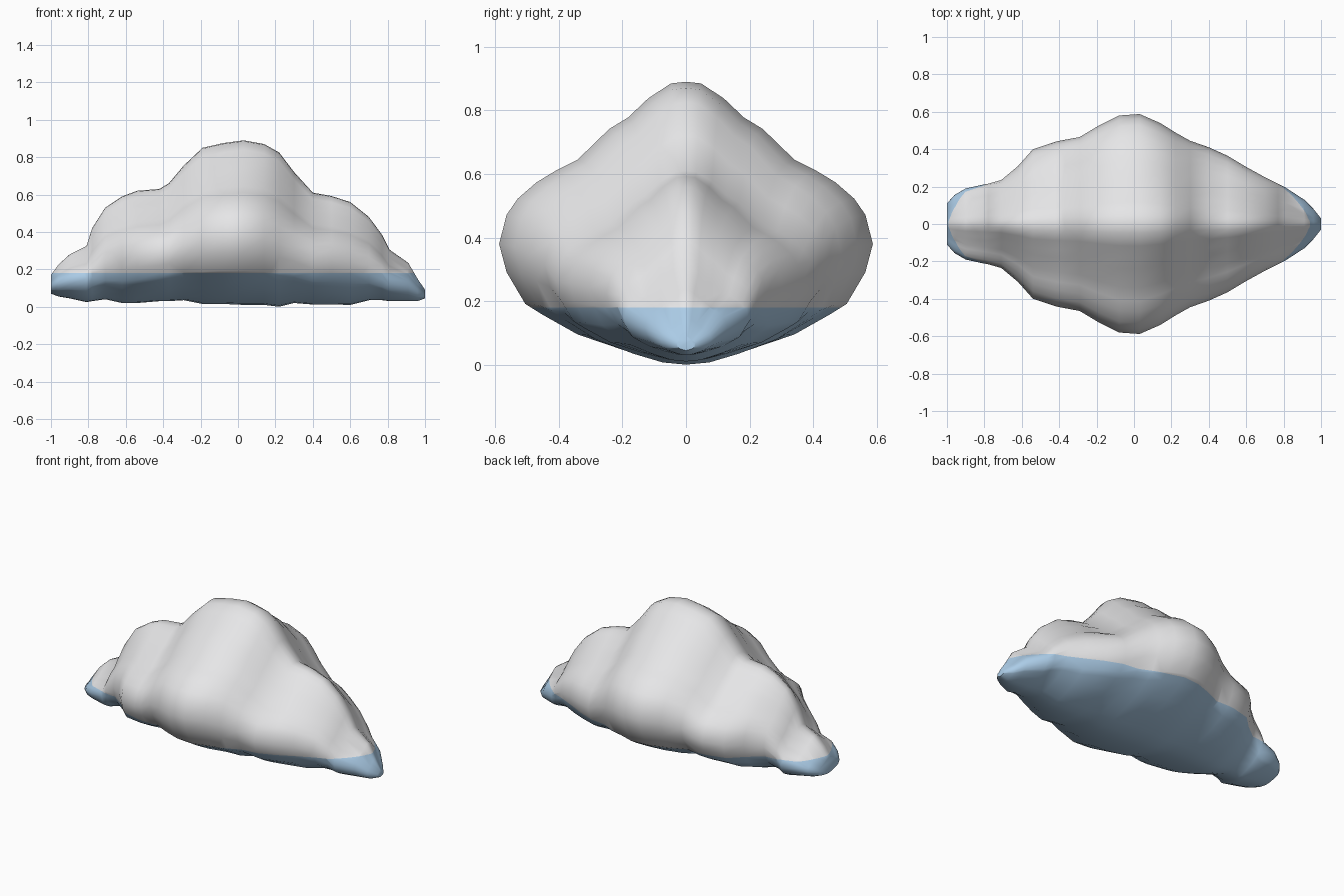
import bpy, bmesh

if "Cube" in bpy.data.objects:
    bpy.data.objects.remove(bpy.data.objects["Cube"])

# stations along the cloud: x, top height, half width, underside height
STATIONS = [
    (-1.0, .17, .11, .07), (-.96, .225, .155, .055), (-.90, .28, .19, .045), (-.81, .325, .21, .025),
    (-.78, .42, .215, .03), (-.71, .53, .235, .04), (-.62, .59, .31, .02), (-.54, .62, .40, .02),
    (-.42, .63, .44, .03), (-.37, .66, .45, .03), (-.29, .755, .465, .035), (-.19, .85, .525, .015),
    (-.08, .875, .58, .015), (.03, .89, .588, .01), (.14, .87, .54, .01), (.22, .825, .49, .0),
    (.30, .72, .445, .02), (.40, .61, .41, .012), (.50, .592, .365, .012), (.60, .56, .305, .01),
    (.70, .48, .25, .035), (.77, .385, .215, .035), (.81, .305, .195, .03), (.91, .235, .13, .03),
    (.96, .15, .08, .03), (1.0, .09, .03, .045),
]
# right half of the cross-section, crown to keel (fraction of width, of height from waist)
HALF = [(0, 1), (.08, .99), (.2, .9), (.31, .78), (.41, .71), (.58, .52), (.70, .45), (.80, .38),
        (.9, .28), (.96, .18), (1, 0), (.96, -.24), (.86, -.51), (.77, -.6), (.58, -.77),
        (.34, -.9), (.15, -.98), (0, -1)]
SECTION = HALF + [(-y, z) for y, z in HALF[-2:0:-1]]
SPLIT = .18


def material(name, rgb):
    m = bpy.data.materials.new(name)
    m.diffuse_color = (*rgb, 1)
    m.use_nodes = True
    m.node_tree.nodes["Principled BSDF"].inputs["Base Color"].default_value = m.diffuse_color
    return m


# cloud body: loft through the stations
bm = bmesh.new()
rings = []
for x, top, width, low in STATIONS:
    waist = low + .42 * (top - low)
    rings.append([bm.verts.new((x, y * width, waist + z * ((top - waist) if z > 0 else (waist - low))))
                  for y, z in SECTION])
n = len(SECTION)
for a, b in zip(rings, rings[1:]):
    for i in range(n):
        j = (i + 1) % n
        bm.faces.new((a[i], a[j], b[j], b[i]))
bm.faces.new(rings[0])
bm.faces.new(rings[-1][::-1])
bmesh.ops.recalc_face_normals(bm, faces=bm.faces)

# blue underside: cut level and colour by height
bmesh.ops.bisect_plane(bm, geom=bm.verts[:] + bm.edges[:] + bm.faces[:],
                       plane_co=(0, 0, SPLIT), plane_no=(0, 0, 1))
for f in bm.faces:
    f.smooth = True
    f.material_index = 1 if f.calc_center_median().z < SPLIT else 0

mesh = bpy.data.meshes.new("cloud")
bm.to_mesh(mesh)
bm.free()
mesh.materials.append(material("cloud white", (.8, .8, .81)))
mesh.materials.append(material("underside blue", (.42, .62, .82)))
cloud = bpy.data.objects.new("cloud", mesh)
bpy.context.collection.objects.link(cloud)
bpy.context.view_layer.objects.active = cloud
cloud.select_set(True)
bpy.ops.object.shade_smooth_by_angle(angle=1.0)
